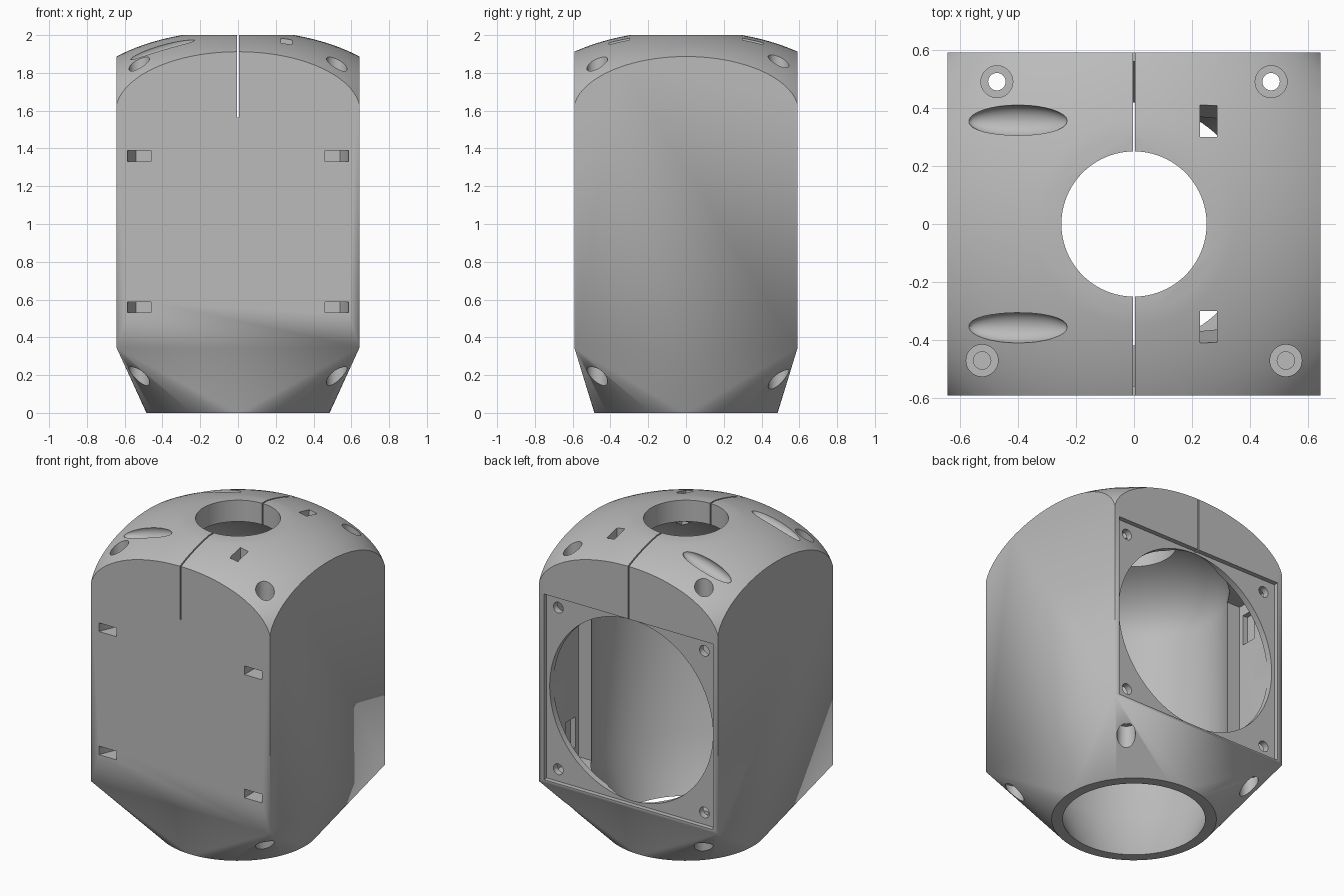
import bpy, bmesh, math
from mathutils import Matrix, Vector

if "Cube" in bpy.data.objects:
    bpy.data.objects.remove(bpy.data.objects["Cube"])

HX, HY = 0.643, 0.591          # half width and half depth
ZB, ZC, ZP = 0.345, 1.59, 0.967  # taper top, dome spring line, panel centre

grey = bpy.data.materials.new("warm_grey")
grey.use_nodes = True
COLOUR = (0.5, 0.5, 0.5, 1)
grey.diffuse_color = COLOUR
grey.node_tree.nodes["Principled BSDF"].inputs["Base Color"].default_value = COLOUR


def finish(name, bm):
    bmesh.ops.recalc_face_normals(bm, faces=bm.faces)
    mesh = bpy.data.meshes.new(name)
    bm.to_mesh(mesh)
    bm.free()
    mesh.materials.append(grey)
    ob = bpy.data.objects.new(name, mesh)
    bpy.context.collection.objects.link(ob)
    return ob


def hull(name, points):
    bm = bmesh.new()
    for p in points:
        bm.verts.new(p)
    out = bmesh.ops.convex_hull(bm, input=bm.verts)
    loose = [v for v in bm.verts if not v.link_faces]
    bmesh.ops.delete(bm, geom=loose, context='VERTS')
    return finish(name, bm)


def box(name, x, y, z):
    return hull(name, [(a, b, c) for a in x for b in y for c in z])


def lathe(name, profile, n=96):
    """Closed solid turned around z from (radius, height) points."""
    bm = bmesh.new()
    rings = [[bm.verts.new((r * math.cos(i * math.tau / n), r * math.sin(i * math.tau / n), z))
              for i in range(n)] for r, z in profile]
    for low, high in zip(rings, rings[1:]):
        for i in range(n):
            j = (i + 1) % n
            bm.faces.new((low[i], low[j], high[j], high[i]))
    bm.faces.new(rings[0])
    bm.faces.new(rings[-1])
    return finish(name, bm)


def rod(name, r, x, y, z0, z1):
    ob = lathe(name, [(r, z0), (r, z1)], 32)
    ob.data.transform(Matrix.Translation((x, y, 0)))
    return ob


def boolean(target, tool, op='DIFFERENCE'):
    mod = target.modifiers.new("cut", 'BOOLEAN')
    mod.operation, mod.solver, mod.object = op, 'EXACT', tool
    bpy.context.view_layer.objects.active = target
    bpy.ops.object.modifier_apply(modifier=mod.name)
    bpy.data.objects.remove(tool)


def dome(a, b, z, r_end, steps=20):
    """Quarter ellipse from radius a at height z inward to r_end."""
    end = math.acos(r_end / a)
    return [(a * math.cos(end * i / steps), z + b * math.sin(end * i / steps))
            for i in range(steps + 1)]


# Rectangular body tapering to a round base
base = [(0.485 * math.cos(i * math.tau / 96), 0.485 * math.sin(i * math.tau / 96), 0)
        for i in range(96)]
shell = hull("housing", base + [(sx * HX, sy * HY, z)
                                for sx in (-1, 1) for sy in (-1, 1) for z in (ZB, 2.2)])

# Domed top with a small flat crown
boolean(shell, lathe("dome_form", [(0.878, -0.1)] + dome(0.878, 0.436, ZC, 0.3)), 'INTERSECT')

# Main cavity and crown opening
cavity = [(0.415, -0.01), (0.56, ZB), (0.56, 1.5)] + dome(0.56, 0.37, 1.53, 0.25)
boolean(shell, lathe("cavity", cavity + [(0.25, 2.1)]))

# Square panel recess, round opening and pocket at the back
boolean(shell, box("panel_recess", (-0.608, 0.608), (HY - 0.03, 0.7), (ZP - 0.603, ZP + 0.603)))
boolean(shell, box("panel_pocket", (-0.585, 0.585), (0.27, 0.52), (ZP - 0.57, ZP + 0.57)))
opening = lathe("panel_opening", [(0.587, -0.7), (0.587, -0.4)])
opening.data.transform(Matrix.Translation((0, 0, ZP)) @ Matrix.Rotation(math.pi / 2, 4, 'X'))
boolean(shell, opening)

for s in (-1, 1):
    for t in (-1, 1):
        # Panel screw holes
        screw = rod("screw_hole", 0.035, 0, 0, -0.7, -0.45)
        screw.data.transform(Matrix.Translation((s * 0.525, 0, ZP + t * 0.525))
                             @ Matrix.Rotation(math.pi / 2, 4, 'X'))
        boolean(shell, screw)
        # Slots in the pocket sides
        z = ZP + t * 0.4
        boolean(shell, box("pocket_slot", (s * 0.57, s * 0.62), (0.3, 0.4), (z - 0.1, z + 0.1)))
        # Slanted front slots
        z = 0.96 + t * 0.4
        boolean(shell, hull("front_slot", [
            (s * x, y, z + dz) for dz in (-0.028, 0.028)
            for x, y in ((0.46, -0.7), (0.585, -0.7), (0.585, -0.585),
                         (0.54, -0.48), (0.46, -0.48))]))

    # Corner bolt holes: through at the back, blind at the front
    boolean(shell, rod("back_bolt", 0.03, s * 0.472, 0.49, -0.1, 2.1))
    for x, y in ((0.472, 0.49), (0.523, -0.47)):
        boolean(shell, rod("top_counterbore", 0.055, s * x, y, 1.7, 2.1))
        boolean(shell, rod("base_counterbore", 0.055, s * x, y, -0.1, 0.27))
    boolean(shell, rod("front_bolt_top", 0.03, s * 0.523, -0.47, 1.5, 1.8))
    boolean(shell, rod("front_bolt_base", 0.03, s * 0.523, -0.47, 0.2, 0.4))

    # Slanted slots through the dome
    boolean(shell, hull("dome_slot", [
        (x, s * y, z) for x in (0.227, 0.285)
        for y, z in ((0.3, 2.1), (0.41, 2.1), (0.41, 1.96), (0.355, 1.7), (0.3, 1.7))]))

    # Long scoops on the dome
    scoop = lathe("dome_scoop", [(max(math.cos(a), 0.01), math.sin(a)) for a in
                                 [math.radians(d) for d in range(-90, 91, 9)]], 32)
    scoop.data.transform(Matrix.Translation((-0.4, s * 0.355, 1.925))
                         @ Matrix.Rotation(-0.3, 4, 'Y')
                         @ Matrix.Diagonal(Vector((0.178, 0.055, 0.05, 1))))
    boolean(shell, scoop)

    # Split line from the crown down the front and back
    boolean(shell, box("split_line", (-0.004, 0.004), (s * 0.2, s * 0.7), (1.565, 2.1)))

# Smooth curved areas, keep crisp edges
shell.select_set(True)
bpy.context.view_layer.objects.active = shell
bpy.ops.object.shade_smooth_by_angle(angle=math.radians(25))
